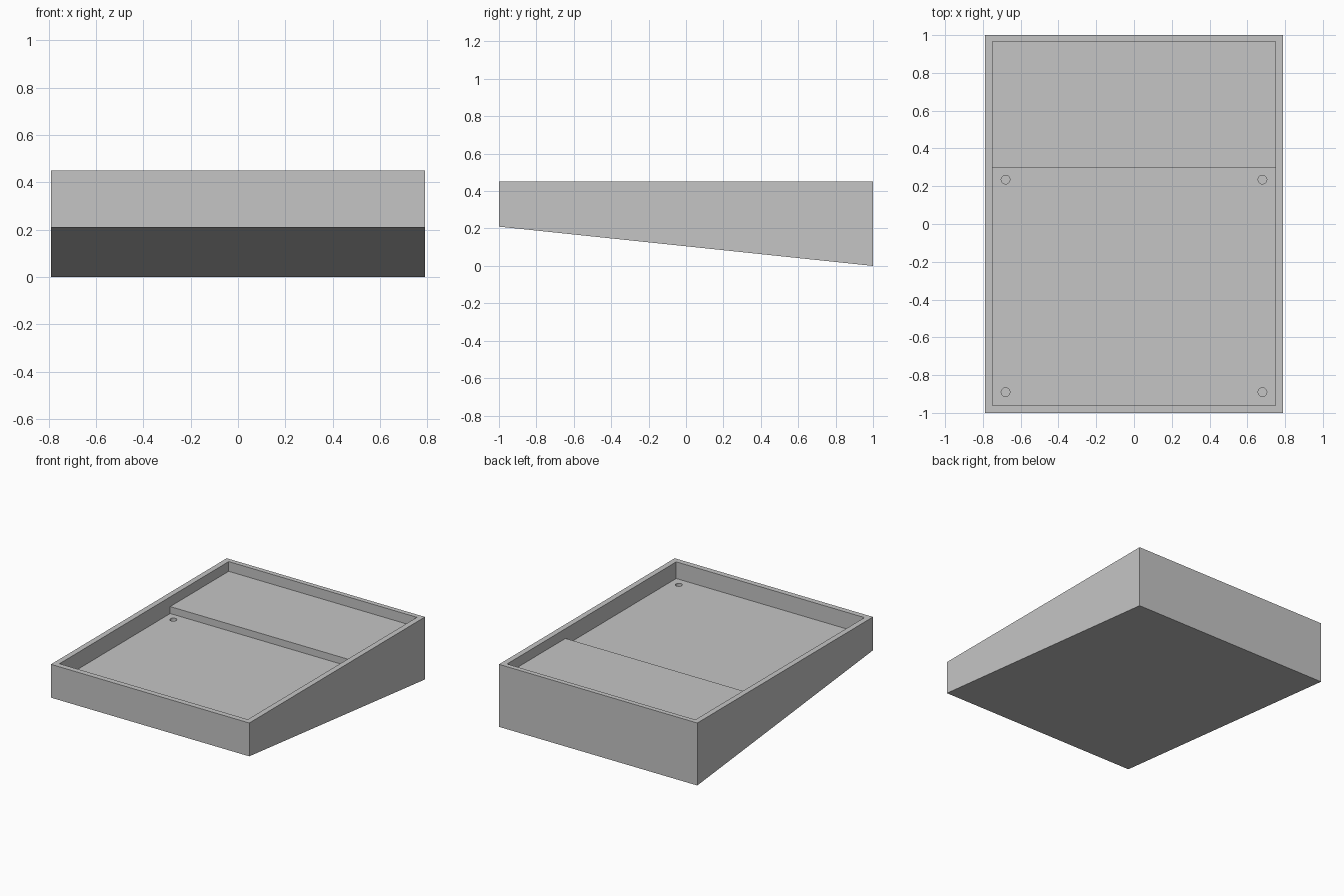
import bpy
import bmesh

cube = bpy.data.objects.get("Cube")
if cube:
    bpy.data.objects.remove(cube, do_unlink=True)

HALF_WIDTH, TOP = 0.79, 0.45
SHELF, FLOOR = 0.38, 0.33

grey = bpy.data.materials.new("plain grey")
grey.use_nodes = True
colour = (0.56, 0.56, 0.56, 1)
grey.diffuse_color = colour
grey.node_tree.nodes["Principled BSDF"].inputs["Base Color"].default_value = colour


def make_object(name, bm):
    bmesh.ops.recalc_face_normals(bm, faces=bm.faces)
    mesh = bpy.data.meshes.new(name)
    bm.to_mesh(mesh)
    bm.free()
    mesh.materials.append(grey)
    obj = bpy.data.objects.new(name, mesh)
    bpy.context.collection.objects.link(obj)
    return obj


def side_prism(name, profile, half_width):
    """Extrude a (y, z) side profile across x."""
    bm = bmesh.new()
    face = bm.faces.new([bm.verts.new((-half_width, y, z)) for y, z in profile])
    result = bmesh.ops.extrude_face_region(bm, geom=[face])
    verts = [v for v in result["geom"] if isinstance(v, bmesh.types.BMVert)]
    bmesh.ops.translate(bm, verts=verts, vec=(2 * half_width, 0, 0))
    return make_object(name, bm)


def cut(target, cutter):
    """Apply a boolean difference and discard the cutter."""
    cutter.hide_render = True
    mod = target.modifiers.new("cut", "BOOLEAN")
    mod.operation = "DIFFERENCE"
    mod.solver = "EXACT"
    mod.object = cutter
    bpy.context.view_layer.objects.active = target
    bpy.ops.object.modifier_apply(modifier=mod.name)
    bpy.data.objects.remove(cutter, do_unlink=True)


# Wedge-shaped case with a sloping underside
case = side_prism("case", [(-1, 0.21), (1, 0), (1, TOP), (-1, TOP)], HALF_WIDTH)

# Open recess: deep floor at the front, raised shelf at the back
recess = side_prism("recess_cutter", [
    (-0.96, FLOOR), (0.3, FLOOR), (0.3, SHELF),
    (0.965, SHELF), (0.965, TOP + 0.1), (-0.96, TOP + 0.1)], 0.75)
cut(case, recess)

# Four screw holes in the corners of the deep floor
for x in (-0.68, 0.68):
    for y in (-0.89, 0.235):
        bm = bmesh.new()
        bmesh.ops.create_cone(bm, cap_ends=True, segments=32,
                              radius1=0.023, radius2=0.023, depth=0.16)
        bmesh.ops.translate(bm, verts=bm.verts, vec=(x, y, FLOOR))
        cut(case, make_object("hole_cutter", bm))

# Crisp flat faces, with smooth hole walls
case.select_set(True)
bpy.context.view_layer.objects.active = case
bpy.ops.object.shade_smooth_by_angle(angle=0.5)
